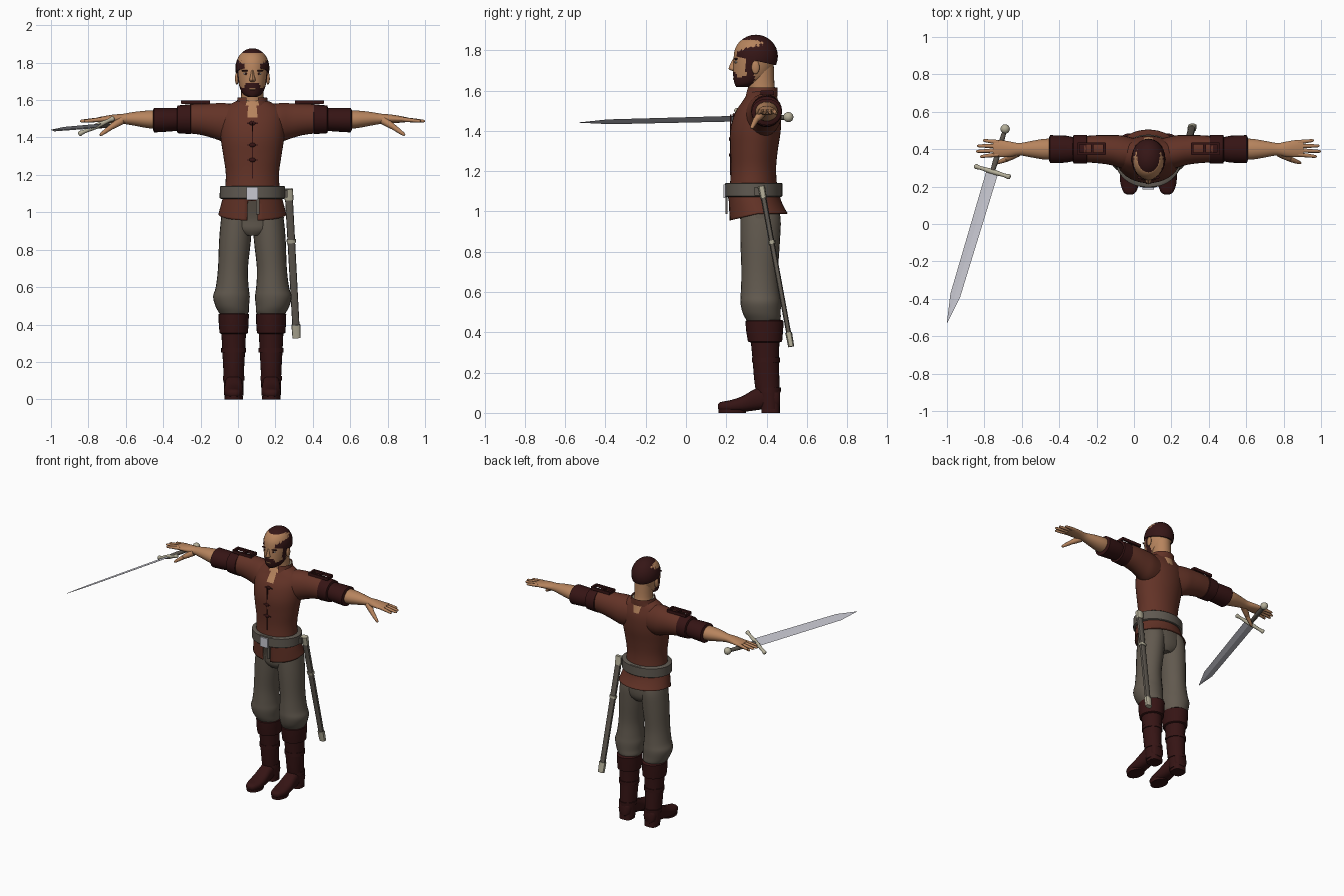
import bpy, bmesh, math
from mathutils import Vector, Matrix

CX = 0.077  # body centre line; x below is relative to it


def mat(name, r, g, b):
    m = bpy.data.materials.new(name)
    m.diffuse_color = (r, g, b, 1)
    return m


SKIN = mat("skin", .47, .23, .11)
SHIRT = mat("brown cloth", .125, .033, .02)
DARK = mat("dark leather", .036, .007, .007)
HAIR = mat("dark hair", .036, .008, .008)
PANTS = mat("grey trousers", .12, .10, .077)
BELT = mat("grey leather", .115, .10, .082)
STEEL = mat("steel", .58, .58, .64)
BONE = mat("pale metal", .46, .43, .32)
WHITE = mat("eye white", .6, .57, .52)


def finish(name, bm, mats, matrix=None, angle=40):
    bmesh.ops.recalc_face_normals(bm, faces=bm.faces)
    me = bpy.data.meshes.new(name)
    bm.to_mesh(me)
    bm.free()
    for m in mats:
        me.materials.append(m)
    ob = bpy.data.objects.new(name, me)
    bpy.context.collection.objects.link(ob)
    ob.matrix_world = Matrix.Translation((CX, 0, 0)) @ (matrix or Matrix())
    bpy.ops.object.select_all(action='DESELECT')
    ob.select_set(True)
    bpy.context.view_layer.objects.active = ob
    bpy.ops.object.shade_smooth_by_angle(angle=math.radians(angle))
    return ob


def smooth(secs, n):
    # Catmull-Rom between the given sections
    if n < 2:
        return secs
    out = []
    for i in range(len(secs) - 1):
        p = [secs[max(0, min(len(secs) - 1, i + k))] for k in (-1, 0, 1, 2)]
        for j in range(n):
            t = j / n
            out.append([.5 * (2 * b + (c - a) * t + (2 * a - 5 * b + 4 * c - d) * t * t
                              + (3 * b - a - 3 * c + d) * t ** 3) for a, b, c, d in zip(*p)])
    return out + [secs[-1]]


def loft(name, secs, *mats, axis='z', sides=24, sub=3, power=2, s=1, matrix=None, rule=None,
         cut=None, angle=40):
    """Oval sections (t, a, b, ra, rb) joined along an axis."""
    bm = bmesh.new()
    rings = []
    for t, a, b, ra, rb in smooth(secs, sub):
        ring = []
        for k in range(sides):
            c, d = math.cos(math.tau * k / sides), math.sin(math.tau * k / sides)
            u = a + max(ra, .001) * math.copysign(abs(c) ** (2 / power), c)
            v = b + max(rb, .001) * math.copysign(abs(d) ** (2 / power), d)
            x, y, z = {'z': (u, v, t), 'x': (t, u, v), 'y': (u, t, v)}[axis]
            ring.append(bm.verts.new((s * x, y, z)))
        rings.append(ring)
    for r, q in zip(rings, rings[1:]):
        for k in range(sides):
            j = (k + 1) % sides
            bm.faces.new((r[k], r[j], q[j], q[k]))
    bm.faces.new(rings[0])
    bm.faces.new(rings[-1])
    if rule:
        for f in bm.faces:
            f.material_index = rule(f.calc_center_median())
    if cut:
        bmesh.ops.delete(bm, geom=[f for f in bm.faces if cut(f.calc_center_median())], context='FACES')
    return finish(name, bm, mats, matrix, angle)


def box(name, c, size, m):
    bm = bmesh.new()
    bmesh.ops.create_cube(bm, size=1, matrix=Matrix.Translation(c) @ Matrix.Diagonal((*size, 1)))
    return finish(name, bm, [m], angle=20)


def ball(name, c, r, m, plane=None):
    bm = bmesh.new()
    bmesh.ops.create_uvsphere(bm, u_segments=24, v_segments=16, radius=1,
                              matrix=Matrix.Translation(c) @ Matrix.Diagonal((*r, 1)))
    if plane:
        res = bmesh.ops.bisect_plane(bm, geom=bm.verts[:] + bm.edges[:] + bm.faces[:], plane_co=plane[0],
                                     plane_no=plane[1], clear_inner=True)
        bmesh.ops.edgeloop_fill(bm, edges=[e for e in res['geom_cut'] if isinstance(e, bmesh.types.BMEdge)])
    return finish(name, bm, [m])


def frame(p, q, side):
    """Local frame at p: z towards q, x near side."""
    p, z = Vector(p), (Vector(q) - Vector(p)).normalized()
    x = Vector(side)
    x = (x - z * x.dot(z)).normalized()
    m = Matrix((x, z.cross(x), z)).transposed().to_4x4()
    m.translation = p
    return m


def rod(name, p, q, r0, r1, m, sides=10):
    L = (Vector(q) - Vector(p)).length
    loft(name, [(0, 0, 0, r0, r0), (L * .55, 0, 0, (r0 + r1) / 2, (r0 + r1) / 2), (L - r1, 0, 0, r1, r1),
                (L, 0, 0, r1 * .45, r1 * .45)], m, sides=sides, sub=1, matrix=frame(p, q, (.3, 1, .2)))


# Head with painted beard
def beard(c):
    x, y, z = abs(c.x), c.y, c.z
    jaw = y < .34 and z < 1.663 + max(0, y - .27) * .5 and not (x < .02 and 1.655 < z < 1.664)
    tache = x < .04 and y < .27 and 1.664 < z < 1.69
    sideburn = .298 < y < .335 and x > .04 and z < 1.77
    return 1 if jaw or tache or sideburn else 0


loft("head", [(1.617, 0, .285, .025, .035), (1.632, 0, .298, .05, .056), (1.665, 0, .32, .067, .085),
              (1.71, 0, .332, .077, .098), (1.76, 0, .338, .082, .102), (1.81, 0, .345, .083, .1),
              (1.85, 0, .345, .06, .07), (1.866, 0, .345, .02, .02)],
     SKIN, HAIR, sides=48, sub=5, rule=beard)
ball("hair", (0, .347, 1.77), (.091, .109, .107), HAIR, ((0, .235, 1.772), (0, .22, 1)))
loft("nose", [(1.762, 0, .25, .008, .014), (1.73, 0, .24, .011, .021), (1.708, 0, .237, .017, .025),
              (1.698, 0, .242, .012, .014)], SKIN, sides=12)
loft("neck", [(1.52, 0, .375, .09, .09), (1.585, 0, .378, .066, .07), (1.63, 0, .373, .06, .066),
              (1.72, 0, .37, .06, .066)], SKIN)
ball("lips", (0, .239, 1.659), (.02, .006, .005), SKIN)
for s in (-1, 1):
    ball("ear", (s * .083, .345, 1.715), (.01, .02, .033), SKIN)
    ball("eye", (s * .034, .25, 1.741), (.014, .008, .006), WHITE)
    ball("pupil", (s * .034, .2445, 1.741), (.006, .004, .006), DARK)
    ball("eyebrow", (s * .036, .249, 1.757), (.023, .01, .005), HAIR)

# Shirt body with open neck
loft("shirt", [(1.08, 0, .335, .15, .122), (1.2, 0, .335, .142, .112), (1.3, 0, .338, .155, .117),
               (1.4, 0, .345, .17, .125), (1.49, 0, .357, .172, .113), (1.55, 0, .368, .155, .085),
               (1.585, 0, .372, .105, .068), (1.6, 0, .375, .07, .06)], SHIRT, SKIN, sides=40, sub=4,
     rule=lambda c: int(c.y < .34 and c.z > 1.5 and abs(c.x) < .008 + (c.z - 1.5) * .35))
loft("collar", [(1.57, 0, .372, .095, .082), (1.592, 0, .375, .083, .08), (1.615, 0, .378, .079, .076)],
     SHIRT, sides=32, cut=lambda c: c.z > 1.614 or c.z < 1.571 or (c.y < .34 and abs(c.x) < .035))
loft("collar_lining", [(1.585, 0, .377, .074, .073), (1.605, 0, .378, .073, .074)], BONE, sub=1,
     cut=lambda c: abs(c.x) < .03 and c.y < .35)
for z, y in ((1.476, .238), (1.36, .221), (1.28, .222)):
    ball("button", (0, y, z), (.017, .008, .012), DARK)
    box("button_loop", (0, y + .001, z), (.06, .007, .006), DARK)
box("placket", (0, .222, 1.33), (.006, .008, .3), DARK)

# Shirt skirt with a front slit and lower front corners
sk = loft("shirt_skirt", [(1.1, 0, .335, .152, .128), (1.06, 0, .34, .163, .13), (1.02, 0, .35, .174, .137),
                          (.99, 0, .36, .182, .145)], SHIRT, sides=40,
          cut=lambda c: c.z < .991 or (c.y < .33 and abs(c.x) < (1.085 - c.z) * .42))
for v in sk.data.vertices:
    if v.co.z < 1.05:
        v.co.z -= (1.05 - v.co.z) * max(0, .36 - v.co.y) * 4
mod = sk.modifiers.new("cloth thickness", 'SOLIDIFY')
mod.thickness = .006

# Belt
loft("belt", [(1.072, 0, .336, .168, .138), (1.076, 0, .336, .175, .142), (1.138, 0, .336, .174, .142),
              (1.142, 0, .336, .166, .138)], BELT, sides=40, sub=1)
box("buckle", (0, .191, 1.1), (.062, .012, .068), STEEL)
box("belt_tail", (.028, .2, 1.03), (.02, .01, .085), BELT)

# Trouser seat
loft("trouser_seat", [(.875, 0, .368, .06, .075), (.91, 0, .368, .145, .095), (.97, 0, .368, .168, .1),
                      (1.08, 0, .345, .15, .115)], PANTS, sides=32)

for s in (-1, 1):
    # Trouser leg gathered at the knee
    loft("trouser_leg", [(.44, .1, .385, .062, .07), (.465, .1, .383, .08, .086), (.5, .108, .375, .09, .095),
                         (.55, .112, .37, .098, .1), (.6, .108, .368, .088, .096), (.7, .104, .366, .08, .091),
                         (.85, .093, .368, .085, .098), (.96, .085, .37, .083, .1), (1.03, .08, .365, .075, .09)],
         PANTS, s=s, sub=4)
    # Boots
    loft("boot_shaft", [(.02, .1, .415, .052, .05), (.08, .1, .41, .053, .056), (.15, .1, .402, .055, .062),
                        (.28, .1, .395, .062, .066), (.4, .1, .392, .068, .075)], DARK, s=s)
    loft("boot_cuff", [(.35, .1, .392, .066, .074), (.355, .1, .392, .076, .085), (.41, .1, .39, .08, .092),
                       (.455, .1, .39, .081, .095), (.462, .1, .39, .07, .085)], DARK, s=s, sub=1)
    loft("boot_foot", [(.158, .1, .032, .014, .01), (.172, .1, .032, .034, .022), (.22, .1, .034, .05, .029),
                       (.28, .1, .044, .052, .039), (.34, .1, .065, .048, .053), (.4, .1, .08, .046, .06),
                       (.45, .1, .075, .045, .055), (.467, .1, .07, .03, .04)],
         DARK, axis='y', s=s, power=2.5)
    loft("boot_heel", [(0, .1, .42, .046, .046), (.05, .1, .42, .045, .045)], DARK, s=s, sub=1, power=3)
    loft("boot_sole", [(0, .1, .23, .049, .068), (.018, .1, .23, .05, .07)], DARK, s=s, sub=1)
    for z, y, r in ((.1, .41, .056), (.25, .397, .065)):
        loft("boot_strap", [(z, .1, y, r + .002, r + .004), (z + .025, .1, y, r + .002, r + .005)],
             DARK, s=s, sub=1)

    # Sleeve, leather cuff and strap
    loft("sleeve", [(.06, .375, 1.475, .08, .1), (.14, .385, 1.478, .088, .105), (.2, .395, 1.488, .08, .095),
                    (.27, .4, 1.497, .075, .084), (.345, .4, 1.5, .07, .077)], SHIRT, axis='x', s=s)
    loft("sleeve_cuff_upper", [(.325, .4, 1.498, .066, .07), (.33, .4, 1.498, .077, .08),
                               (.4, .4, 1.497, .077, .074), (.405, .4, 1.497, .06, .06)],
         DARK, axis='x', s=s, sub=1)
    loft("sleeve_cuff_lower", [(.39, .4, 1.497, .062, .06), (.44, .4, 1.495, .072, .063),
                               (.525, .4, 1.493, .075, .066), (.532, .4, 1.493, .06, .052)],
         DARK, axis='x', s=s, sub=1)
    for y in (.375, .43):
        box("strap_edge", (s * .305, y, 1.588), (.15, .012, .02), DARK)
    for x in (.235, .3, .375):
        box("strap_bar", (s * x, .4025, 1.59), (.014, .06, .018), DARK)

    # Forearm and hand
    loft("forearm", [(.5, .4, 1.495, .056, .049), (.56, .4, 1.497, .055, .047), (.63, .4, 1.5, .043, .037),
                     (.69, .4, 1.5, .033, .027), (.74, .4, 1.5, .041, .023), (.79, .403, 1.497, .046, .018),
                     (.83, .405, 1.495, .043, .012)], SKIN, axis='x', s=s)
    for y0, y1, x in ((.372, .36, .9), (.394, .388, .922), (.416, .418, .915), (.437, .447, .885)):
        rod("finger", (s * .8, y0, 1.497), (s * x, y1, 1.487), .0125, .008, SKIN)
    rod("thumb", (s * .7, .38, 1.49), (s * .765, .343, 1.45), .022, .015, SKIN)
    rod("thumb_tip", (s * .755, .348, 1.456), (s * .815, .325, 1.412), .015, .009, SKIN)

# Sword held in the right hand
sw = frame((-.834, .28, 1.461), (-1.077, -.53, 1.441), (.19, -.06, .086))
loft("sword_blade", [(0, 0, 0, .035, .006), (.69, 0, 0, .03, .005), (.845, 0, 0, .001, .001)], STEEL,
     sides=4, sub=1, matrix=sw, angle=10)
loft("sword_guard", [(-.108, 0, 0, .008, .008), (-.1, 0, 0, .014, .014), (-.07, 0, 0, .01, .01),
                     (0, 0, 0, .015, .014), (.07, 0, 0, .01, .01), (.1, 0, 0, .014, .014),
                     (.108, 0, 0, .008, .008)], BONE, axis='x', sides=12, matrix=sw)
loft("sword_grip", [(-.23, 0, 0, .011, .011), (-.12, 0, 0, .016, .014), (0, 0, 0, .013, .012)], BELT,
     sides=12, matrix=sw)
ball("sword_pommel", (-.766, .508, 1.468), (.025, .025, .025), BONE)

# Scabbard on the left hip
sc = frame((.193, .375, 1.12), (.236, .522, .33), (1, 0, 0))
for name, a, b, r, m in (("scabbard", 0, .8, 0, BELT), ("scabbard_throat", -.005, .055, .004, BONE),
                         ("scabbard_ring", .27, .288, .005, BONE), ("scabbard_tip", .735, .806, .003, BONE)):
    loft(name, [(a, 0, 0, .021 + r, .014 + r), (b, 0, 0, .019 + r, .012 + r)], m, sides=12, sub=1,
         power=3, matrix=sc)
box("scabbard_hanger", (.178, .365, 1.1), (.02, .05, .04), BELT)
